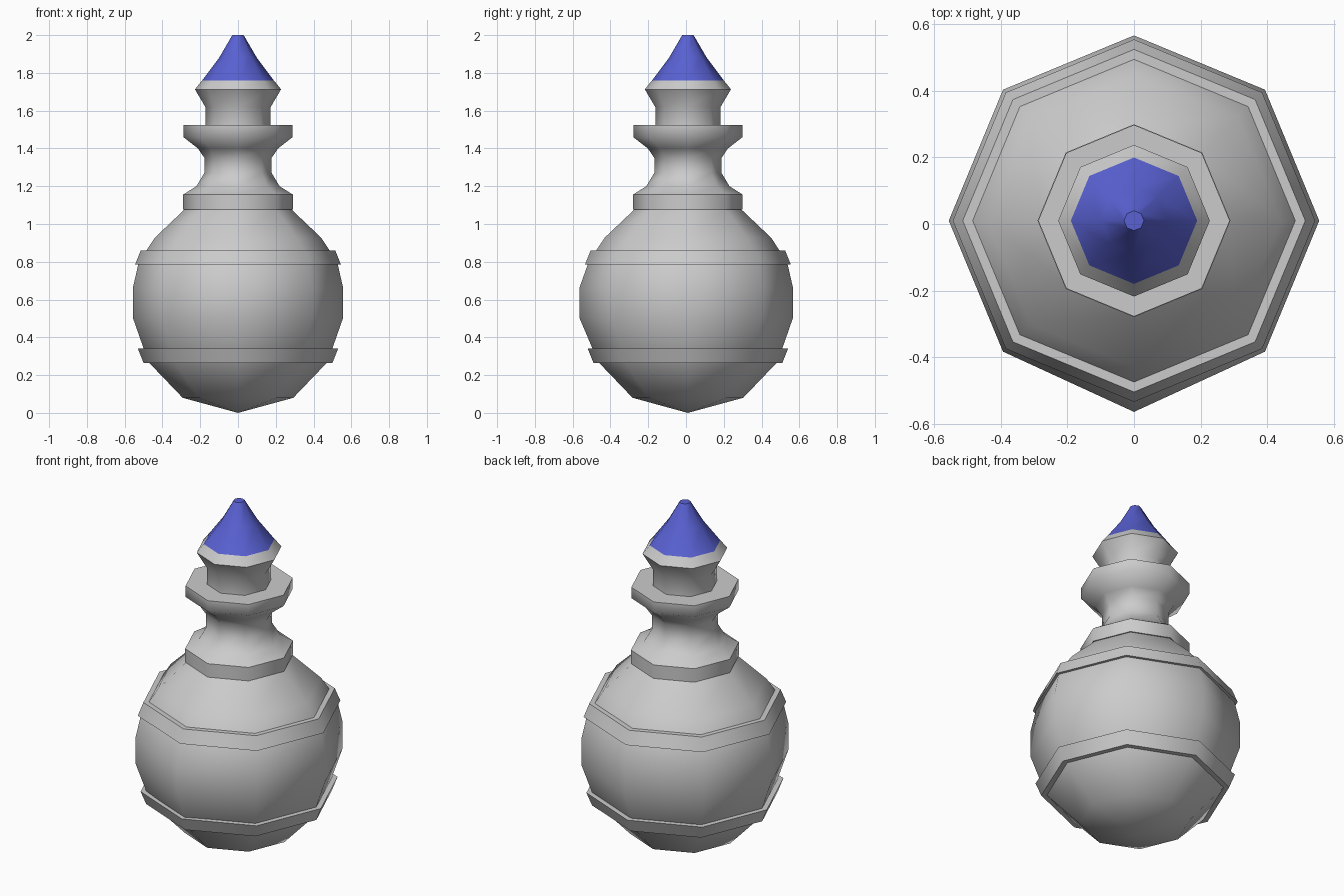
import bpy, bmesh, math

if "Cube" in bpy.data.objects:
    bpy.data.objects.remove(bpy.data.objects["Cube"], do_unlink=True)

SIDES = 8
CENTRE_Y = 0.01


def make_material(name, colour):
    mat = bpy.data.materials.new(name)
    mat.use_nodes = True
    mat.diffuse_color = (*colour, 1)
    mat.node_tree.nodes["Principled BSDF"].inputs["Base Color"].default_value = (*colour, 1)
    return mat


grey = make_material("plain grey", (0.6, 0.6, 0.6))
blue = make_material("stopper blue", (0.1, 0.12, 0.65))


def lathe(name, profile, closed=False, blue_above=None):
    """Turn a (radius, height) profile, listed bottom to top, about the upright axis."""
    bm = bmesh.new()
    rings = []
    for r, z in profile:
        angles = [math.tau * i / SIDES for i in range(SIDES)]
        rings.append([bm.verts.new((r * math.cos(a), r * math.sin(a) + CENTRE_Y, z)) for a in angles])
    pairs = list(zip(rings, rings[1:]))
    if closed:
        pairs.append((rings[-1], rings[0]))
    for low, high in pairs:
        for i in range(SIDES):
            j = (i + 1) % SIDES
            bm.faces.new((low[i], low[j], high[j], high[i]))
    bmesh.ops.remove_doubles(bm, verts=bm.verts, dist=0.0005)
    bmesh.ops.recalc_face_normals(bm, faces=bm.faces)
    mesh = bpy.data.meshes.new(name)
    mesh.materials.append(grey)
    if blue_above is not None:
        mesh.materials.append(blue)
        for f in bm.faces:
            f.material_index = int(f.calc_center_median().z > blue_above)
    bm.to_mesh(mesh)
    bm.free()
    obj = bpy.data.objects.new(name, mesh)
    bpy.context.collection.objects.link(obj)
    bpy.ops.object.select_all(action="DESELECT")
    obj.select_set(True)
    bpy.context.view_layer.objects.active = obj
    bpy.ops.object.shade_smooth_by_angle(angle=math.radians(50))
    return obj


# Round flask body, its front corner bulging a little
body = lathe("flask_body", [(0, 0), (0.293, 0.08), (0.475, 0.27), (0.557, 0.505),
                            (0.557, 0.66), (0.525, 0.80), (0.44, 0.928), (0.28, 1.08)])
for v in body.data.vertices:
    if v.co.y < -0.54:
        v.co.y -= 0.018

# Bands round the body
lathe("lower_band", [(0.44, 0.265), (0.50, 0.265), (0.53, 0.34), (0.46, 0.34)], closed=True)
lathe("upper_band", [(0.48, 0.785), (0.545, 0.785), (0.515, 0.86), (0.44, 0.86)], closed=True)

# Collar, waisted neck and flat rim
lathe("neck", [(0.25, 1.077), (0.29, 1.077), (0.29, 1.156), (0.22, 1.2), (0.178, 1.27),
               (0.178, 1.35), (0.212, 1.4), (0.288, 1.459), (0.288, 1.523), (0.1, 1.523)])

# Stopper with pointed top
lathe("stopper", [(0.172, 1.52), (0.172, 1.618), (0.228, 1.713), (0.19, 1.76),
                  (0.1, 1.88), (0.03, 2.0), (0, 2.0)], blue_above=1.76)
